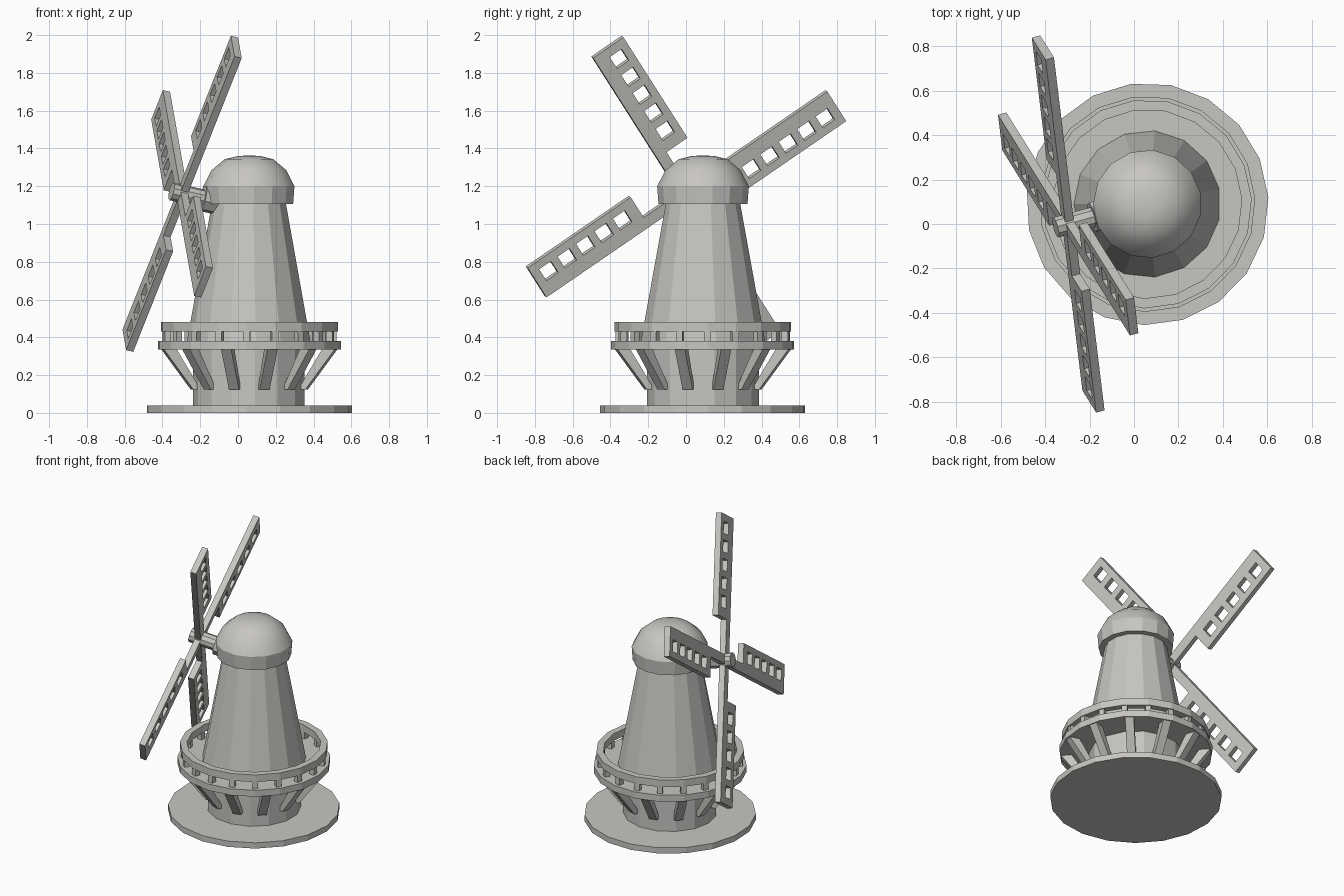
import bpy, bmesh
from math import sin, cos, pi, radians
from mathutils import Matrix, Vector

if "Cube" in bpy.data.objects:
    bpy.data.objects.remove(bpy.data.objects["Cube"])

STONE = (0.58, 0.565, 0.54, 1)
mat = bpy.data.materials.new("warm grey")
mat.use_nodes = True
mat.diffuse_color = STONE
mat.node_tree.nodes["Principled BSDF"].inputs["Base Color"].default_value = STONE

CENTRE = Vector((0.06, 0.09, 0))     # tower axis
HUB = Vector((-0.296, 0, 1.16))      # rotor centre


def finish(name, bm, matrix=None, smooth=None):
    bmesh.ops.recalc_face_normals(bm, faces=bm.faces)
    mesh = bpy.data.meshes.new(name)
    bm.to_mesh(mesh)
    bm.free()
    mesh.materials.append(mat)
    obj = bpy.data.objects.new(name, mesh)
    bpy.context.collection.objects.link(obj)
    obj.matrix_world = matrix or Matrix.Translation(CENTRE)
    if smooth:
        bpy.ops.object.select_all(action="DESELECT")
        obj.select_set(True)
        bpy.context.view_layer.objects.active = obj
        bpy.ops.object.shade_smooth_by_angle(angle=radians(smooth))
    return obj


def lathe(name, profile, sides, phase=0, closed=False, matrix=None, smooth=None):
    """Turn (radius, height) points about z; open profiles get flat caps."""
    bm = bmesh.new()
    rings = []
    for r, z in profile:
        rings.append([bm.verts.new((r * cos(radians(phase) + 2 * pi * i / sides),
                                    r * sin(radians(phase) + 2 * pi * i / sides), z))
                      for i in range(sides)])
    pairs = list(zip(rings, rings[1:]))
    if closed:
        pairs.append((rings[-1], rings[0]))
    else:
        bm.faces.new(rings[0])
        bm.faces.new(rings[-1])
    for low, high in pairs:
        for i in range(sides):
            j = (i + 1) % sides
            bm.faces.new((low[i], low[j], high[j], high[i]))
    bmesh.ops.remove_doubles(bm, verts=bm.verts, dist=0.0001)
    return finish(name, bm, matrix, smooth)


def radial_bars(name, profile, width, count, phase):
    """Extrude an (r, z) outline sideways and repeat it around the tower."""
    bm = bmesh.new()
    for k in range(count):
        turn = Matrix.Rotation(radians(phase) + 2 * pi * k / count, 3, "Z")
        sides = [[bm.verts.new(turn @ Vector((r, s * width / 2, z))) for r, z in profile]
                 for s in (-1, 1)]
        for side in sides:
            bm.faces.new(side)
        n = len(profile)
        for i in range(n):
            j = (i + 1) % n
            bm.faces.new((sides[0][i], sides[0][j], sides[1][j], sides[1][i]))
    return finish(name, bm)


# Base, tower body and cap
lathe("ground_disc", [(0.545, 0), (0.545, 0.04)], 19, 3)
lathe("lower_tower", [(0.298, 0.04), (0.298, 0.35)], 15, 12)
lathe("upper_tower", [(0.334, 0.36), (0.196, 1.12)], 15, 12)
lathe("cap_band", [(0.237, 1.105), (0.244, 1.2)], 15, 12)
lathe("cap_dome", [(0.244, 1.2), (0.2, 1.285), (0.13, 1.343), (0.06, 1.36), (0, 1.363)],
      15, 12, smooth=35)

# Gallery with railing and braces
lathe("gallery_floor", [(0.486, 0.335), (0.486, 0.38)], 19, 3)
lathe("gallery_rail", [(0.425, 0.43), (0.47, 0.43), (0.47, 0.48), (0.425, 0.48)],
      19, 3, closed=True)
radial_bars("rail_posts", [(0.428, 0.38), (0.462, 0.38), (0.462, 0.43), (0.428, 0.43)],
            0.036, 19, 3)
radial_bars("gallery_braces", [(0.275, 0.125), (0.315, 0.125), (0.475, 0.336), (0.405, 0.336)],
            0.055, 12, 15)

# Rotor frame: first sail along u, its panel on the v side, axle along n
u = Vector((0.319, -0.512, 0.803)).normalized()
v = Vector((-0.097, 0.817, 0.571))
v = (v - u * v.dot(u)).normalized()
n = u.cross(v)
rotor = Matrix.Translation(HUB) @ Matrix((u, v, n)).transposed().to_4x4()

lathe("axle", [(0.048, -0.3), (0.048, 0.06)], 10, matrix=rotor)
lathe("axle_collar", [(0.07, -0.32), (0.07, -0.115)], 8, 22, matrix=rotor)


def sail(name, turn):
    """Root spar and lattice panel cut from one grid of cells."""
    along = [0, 0.26]
    for i in range(5):
        mid = 0.363 + 0.119 * i
        along += [mid - 0.038, mid + 0.038]
    along.append(0.925)
    across = [-0.03, 0.03, 0.047, 0.123, 0.165]
    bm = bmesh.new()
    grid = [[bm.verts.new((a, b, -0.02)) for b in across] for a in along]
    for i in range(len(along) - 1):
        for j in range(len(across) - 1):
            hole = j == 2 and i % 2 == 0
            if not hole and (i > 0 or j == 0):
                bm.faces.new((grid[i][j], grid[i + 1][j], grid[i + 1][j + 1], grid[i][j + 1]))
    bmesh.ops.delete(bm, geom=[w for w in bm.verts if not w.link_faces], context="VERTS")
    top = bmesh.ops.extrude_face_region(bm, geom=bm.faces[:], use_keep_orig=True)["geom"]
    bmesh.ops.translate(bm, vec=(0, 0, 0.04),
                        verts=[g for g in top if isinstance(g, bmesh.types.BMVert)])
    finish(name, bm, rotor @ Matrix.Rotation(turn, 4, "Z"))


for k in range(4):
    sail("sail_%d" % (k + 1), k * pi / 2)
